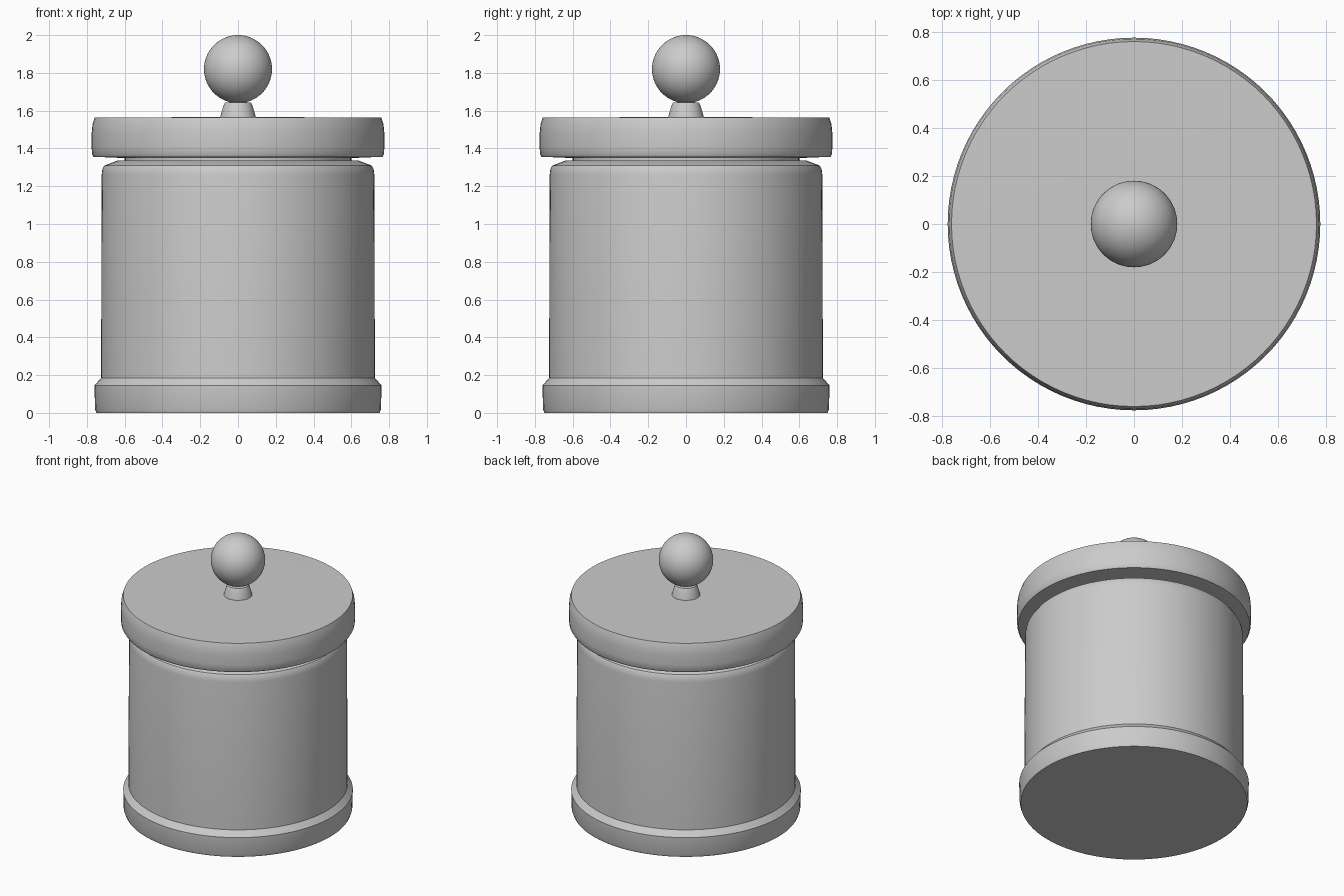
import bpy
import bmesh
import math

cube = bpy.data.objects.get("Cube")
if cube:
    bpy.data.objects.remove(cube, do_unlink=True)

SEGMENTS = 96

grey = bpy.data.materials.new("plain grey")
grey.use_nodes = True
colour = (0.6, 0.6, 0.6, 1)
grey.diffuse_color = colour
grey.node_tree.nodes["Principled BSDF"].inputs["Base Color"].default_value = colour


def finish(name, bm, angle):
    """Turn a bmesh into a shaded, coloured object."""
    bmesh.ops.recalc_face_normals(bm, faces=bm.faces)
    mesh = bpy.data.meshes.new(name)
    bm.to_mesh(mesh)
    bm.free()
    mesh.materials.append(grey)
    obj = bpy.data.objects.new(name, mesh)
    bpy.context.collection.objects.link(obj)
    bpy.ops.object.select_all(action="DESELECT")
    obj.select_set(True)
    bpy.context.view_layer.objects.active = obj
    bpy.ops.object.shade_smooth_by_angle(angle=math.radians(angle))
    return obj


def lathe(name, profile, angle=30):
    """Spin (radius, height) points around z; ends on the axis close the form."""
    bm = bmesh.new()
    verts = [bm.verts.new((r, 0, z)) for r, z in profile]
    edges = [bm.edges.new(pair) for pair in zip(verts, verts[1:])]
    bmesh.ops.spin(bm, geom=verts + edges, cent=(0, 0, 0), axis=(0, 0, 1),
                   angle=math.tau, steps=SEGMENTS, use_merge=True)
    bmesh.ops.remove_doubles(bm, verts=bm.verts, dist=0.0001)
    return finish(name, bm, angle)


# Foot ring with a chamfered shoulder
lathe("base", [(0, 0), (0.75, 0), (0.757, 0.02), (0.76, 0.145),
               (0.725, 0.185), (0, 0.185)])

# Straight body with a rounded shoulder
lathe("body", [(0, 0.1), (0.725, 0.1), (0.722, 1.26), (0.718, 1.29),
               (0.707, 1.31), (0.64, 1.335), (0, 1.335)])

# Inner lip of the lid, sitting in the mouth of the body
lathe("lid_lip", [(0, 1.3), (0.6, 1.3), (0.6, 1.36), (0, 1.36)])

# Broad lid with a softened rim and a slightly domed top
lathe("lid", [(0, 1.342), (0.48, 1.344), (0.765, 1.356), (0.773, 1.37),
              (0.775, 1.41), (0.775, 1.48), (0.77, 1.53), (0.759, 1.563),
              (0, 1.567)])

# Tapered neck of the handle
lathe("knob_neck", [(0, 1.56), (0.095, 1.56), (0.092, 1.575), (0.076, 1.63),
                    (0.07, 1.642), (0, 1.65)])

# Ball handle
ball = bmesh.new()
bmesh.ops.create_uvsphere(ball, u_segments=64, v_segments=32, radius=0.18)
bmesh.ops.translate(ball, verts=ball.verts, vec=(0, 0, 1.82))
finish("knob", ball, 30)
